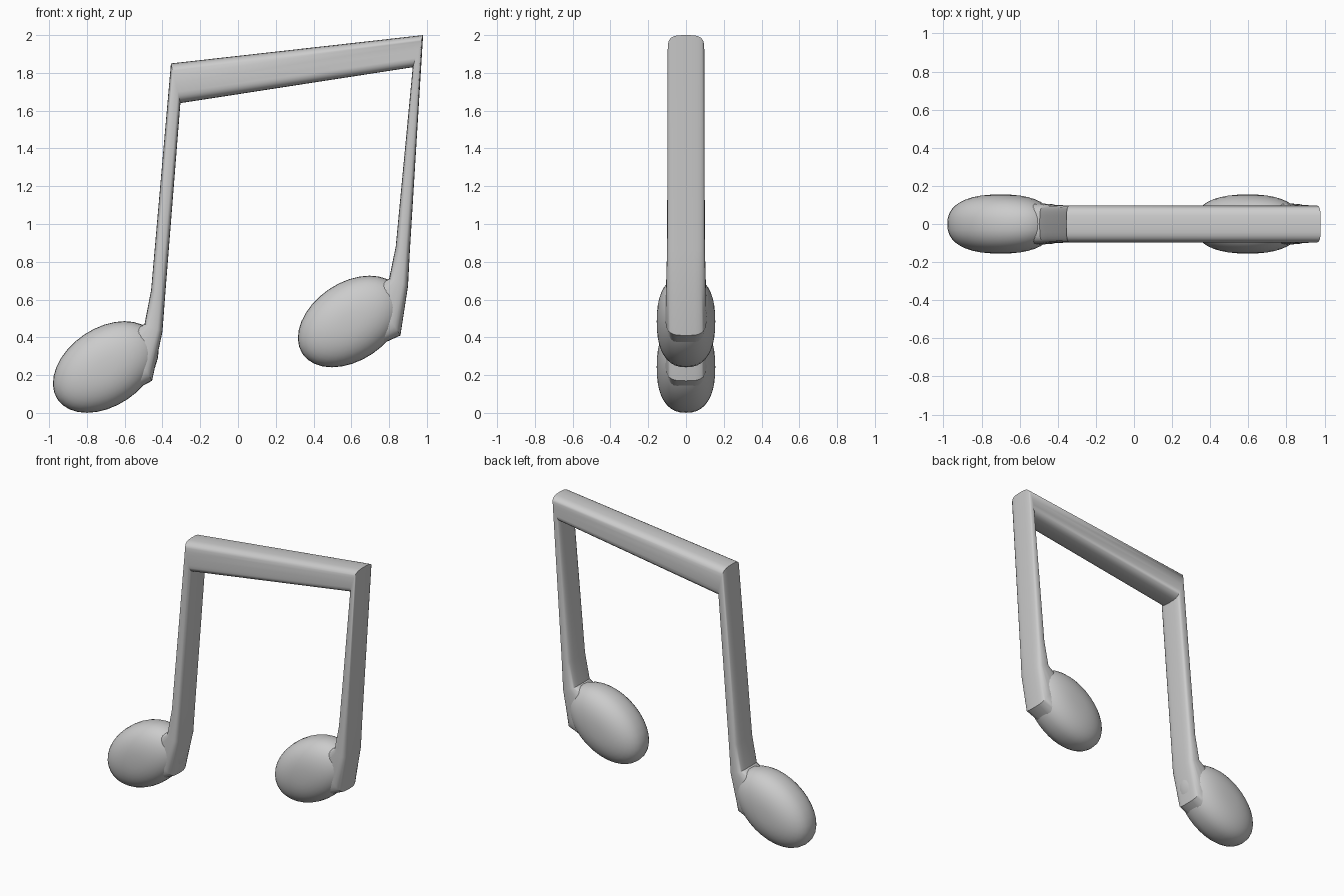
import bpy, bmesh, math
from mathutils import Matrix

if "Cube" in bpy.data.objects:
    bpy.data.objects.remove(bpy.data.objects["Cube"])


def spow(v, n):
    """Signed power used for superelliptic rounding."""
    return math.copysign(abs(v) ** (2 / n), v)


def finish(bm, name, angle):
    bmesh.ops.recalc_face_normals(bm, faces=bm.faces[:])
    mesh = bpy.data.meshes.new(name)
    bm.to_mesh(mesh)
    bm.free()
    obj = bpy.data.objects.new(name, mesh)
    bpy.context.collection.objects.link(obj)
    bpy.ops.object.select_all(action='DESELECT')
    obj.select_set(True)
    bpy.context.view_layer.objects.active = obj
    bpy.ops.object.shade_smooth_by_angle(angle=math.radians(angle))
    return obj


def loft(name, sections, n=3.6, sides=28):
    """Rounded tube; each section is outer x, z, inner x, z, half depth."""
    bm = bmesh.new()
    rings = []
    for ox, oz, ix, iz, d in sections:
        ring = []
        for k in range(sides):
            a = math.tau * k / sides
            t = spow(math.cos(a), n)
            x = (ox + ix) / 2 + t * (ox - ix) / 2
            z = (oz + iz) / 2 + t * (oz - iz) / 2
            ring.append(bm.verts.new((x, d * spow(math.sin(a), n), z)))
        rings.append(ring)
    for r, s in zip(rings, rings[1:]):
        for k in range(sides):
            j = (k + 1) % sides
            bm.faces.new((r[k], r[j], s[j], s[k]))
    bm.faces.new(rings[0])
    bm.faces.new(rings[-1])
    return finish(bm, name, 40)


def note_head(name, x, z):
    """Tilted, flattened oval with a full, rounded rim."""
    bm = bmesh.new()
    bmesh.ops.create_uvsphere(bm, u_segments=32, v_segments=20, radius=1)
    for v in bm.verts:
        r = math.hypot(v.co.x, v.co.y)
        if r > 1e-4:
            s = spow(r, 2.4) / r
            v.co.x *= s
            v.co.y *= s
        v.co.z = spow(v.co.z, 2.4)
        u, w, depth = v.co
        v.co = (u * 0.308, depth * 0.155, w * 0.206)
    bm.transform(Matrix.Translation((x, 0, z)) @ Matrix.Rotation(math.radians(-34), 4, 'Y'))
    return finish(bm, name, 60)


# Two oval heads
note_head("left_note_head", -0.70, 0.243)
note_head("right_note_head", 0.597, 0.484)

# Stems and beam as one mitred frame, flowing into both heads
loft("stems_and_beam", [
    (-0.70, 0.35, -0.55, 0.12, 0.10),
    (-0.60, 0.42, -0.455, 0.17, 0.11),
    (-0.495, 0.47, -0.40, 0.43, 0.105),
    (-0.46, 0.65, -0.385, 0.63, 0.10),
    (-0.355, 1.85, -0.305, 1.64, 0.097),
    (0.98, 2.00, 0.925, 1.83, 0.097),
    (0.91, 0.86, 0.835, 0.88, 0.10),
    (0.90, 0.67, 0.80, 0.71, 0.105),
    (0.86, 0.41, 0.70, 0.66, 0.11),
    (0.75, 0.36, 0.60, 0.59, 0.10),
])
